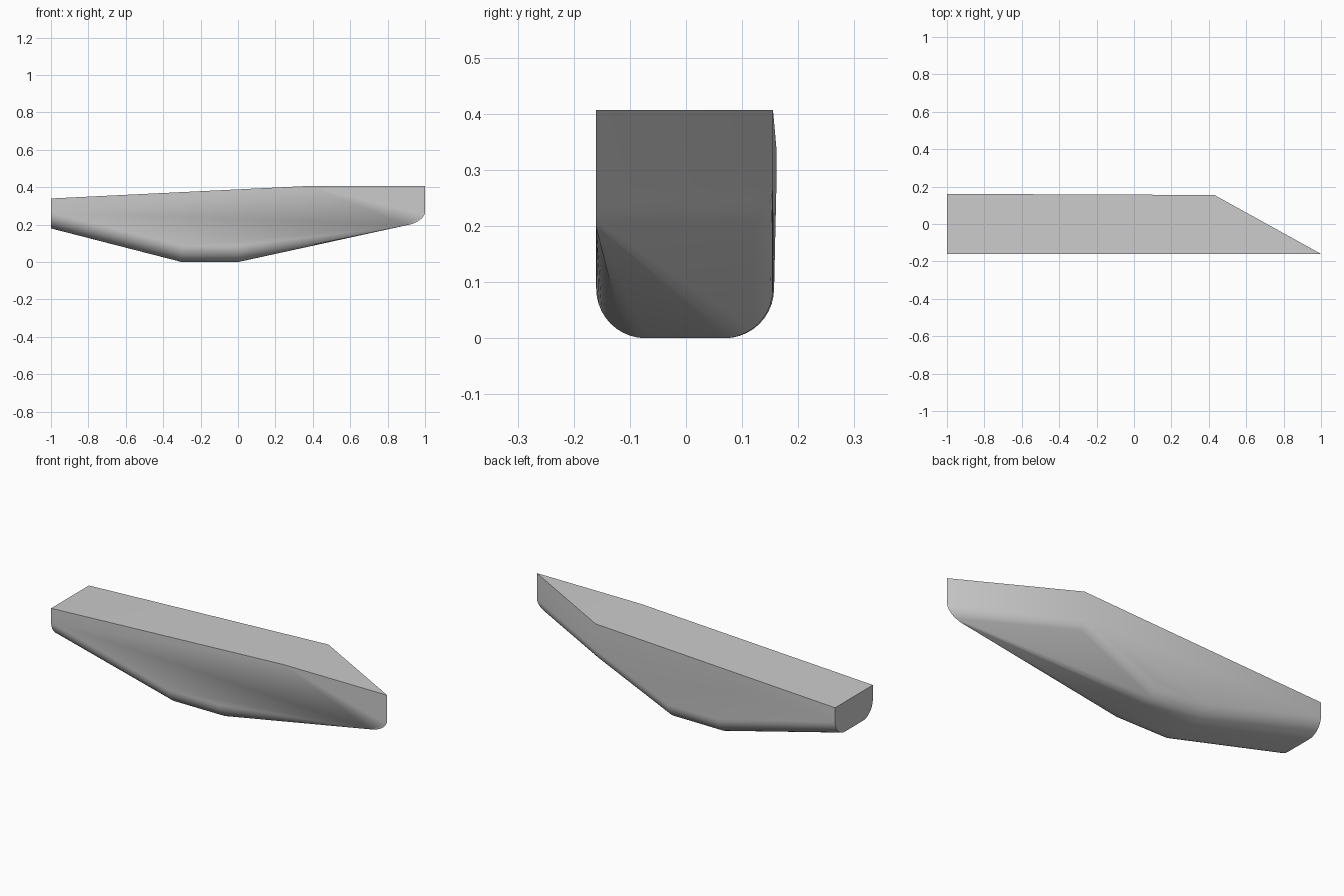
import bpy
import bmesh
import math

cube = bpy.data.objects.get("Cube")
if cube:
    bpy.data.objects.remove(cube, do_unlink=True)

FRONT = -0.16
STEPS = 10


def arc(start, corner, end):
    """Quarter-ellipse points from start to end, bulging towards corner."""
    points = []
    for i in range(STEPS + 1):
        a = i / STEPS * math.pi / 2
        u, v = 1 - math.sin(a), 1 - math.cos(a)
        points.append([c + (s - c) * u + (e - c) * v
                       for s, c, e in zip(start, corner, end)])
    return points


def u_section(x, back, bottom, radius):
    """Both rounded lower corners of a cross-section."""
    points = []
    for y, inward in ((FRONT, radius), (back, -radius)):
        points += arc((x, y, bottom + radius), (x, y, bottom),
                      (x, y + inward, bottom))
    return points


# Rounded stations along the body
points = u_section(-1, 0.161, 0.18, 0.085)
points += u_section(-0.3, 0.157, 0, 0.088)
points += u_section(0, 0.155, 0, 0.088)

# Rounded lower edge of the slanted end
points += arc((0.9, FRONT, 0.197), (1, FRONT, 0.21), (1, FRONT, 0.27))
points += arc((0.43, 0.1, 0.2), (0.43, 0.155, 0.21), (0.43, 0.155, 0.27))

# Top outline
points += [(-1, FRONT, 0.34), (-1, 0.161, 0.34), (0.38, FRONT, 0.407),
           (0.43, 0.155, 0.407), (1, FRONT, 0.407)]

# Skin the stations into one solid body
bm = bmesh.new()
for p in points:
    bm.verts.new(p)
result = bmesh.ops.convex_hull(bm, input=bm.verts)
bmesh.ops.delete(bm, geom=[v for v in bm.verts if not v.link_faces],
                 context='VERTS')
bmesh.ops.dissolve_limit(bm, angle_limit=math.radians(0.3),
                         verts=bm.verts, edges=bm.edges)
bmesh.ops.recalc_face_normals(bm, faces=bm.faces)
mesh = bpy.data.meshes.new("tapered_body")
bm.to_mesh(mesh)
bm.free()
body = bpy.data.objects.new("tapered_body", mesh)
bpy.context.collection.objects.link(body)

# Plain grey finish
grey = bpy.data.materials.new("light_grey")
grey.use_nodes = True
colour = (0.6, 0.6, 0.6, 1)
grey.diffuse_color = colour
grey.node_tree.nodes["Principled BSDF"].inputs["Base Color"].default_value = colour
mesh.materials.append(grey)

bpy.ops.object.select_all(action='DESELECT')
body.select_set(True)
bpy.context.view_layer.objects.active = body
bpy.ops.object.shade_smooth_by_angle(angle=math.radians(35))
